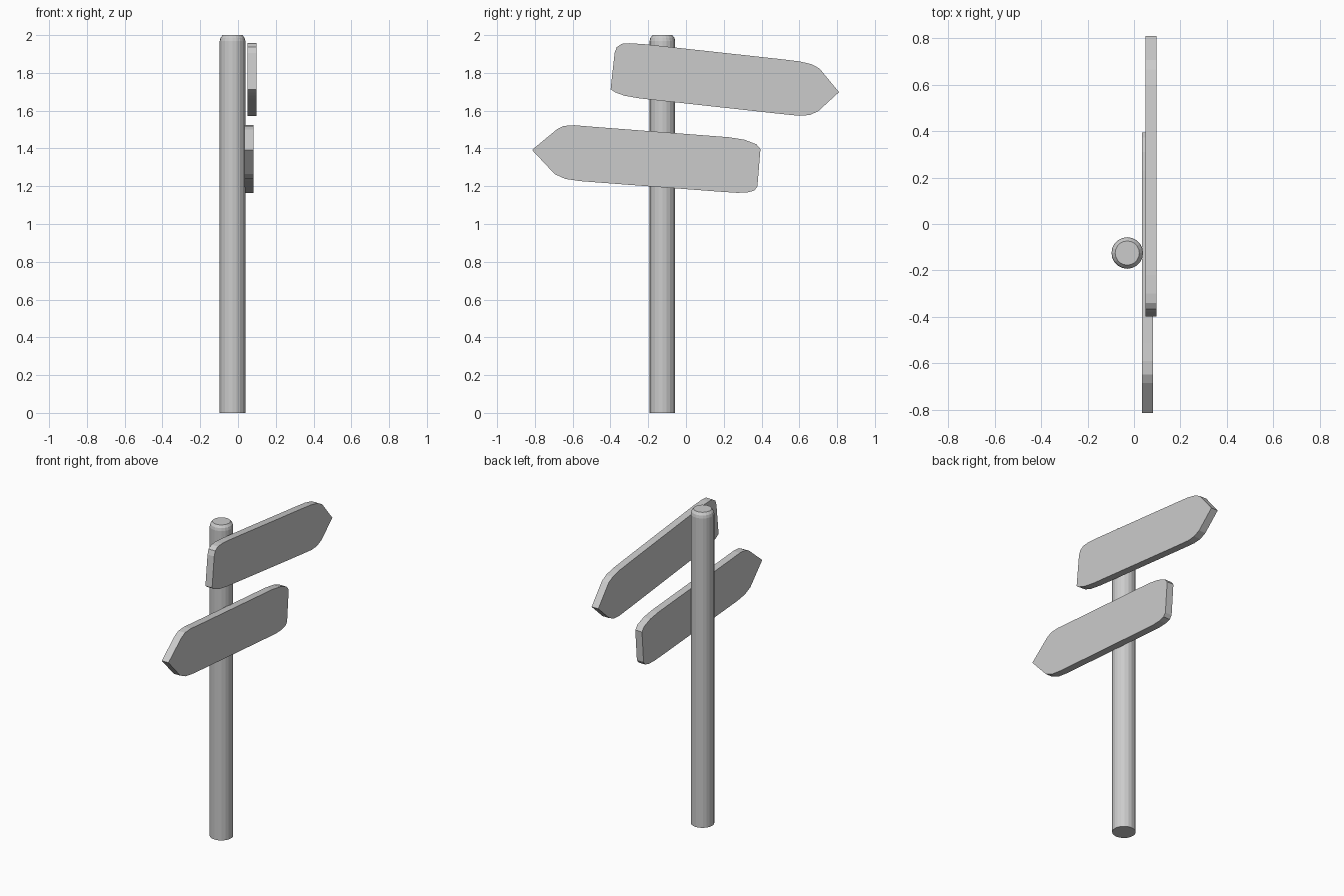
import bpy, bmesh, math

if "Cube" in bpy.data.objects:
    bpy.data.objects.remove(bpy.data.objects["Cube"])


def mesh_object(name, bm):
    bmesh.ops.recalc_face_normals(bm, faces=bm.faces[:])
    me = bpy.data.meshes.new(name)
    bm.to_mesh(me)
    bm.free()
    ob = bpy.data.objects.new(name, me)
    bpy.context.collection.objects.link(ob)
    return ob


def lathe_post(name, cx, cy, profile, sides):
    """Stack rings of (radius, z) and cap both ends."""
    bm = bmesh.new()
    rings = [[bm.verts.new((cx + r * math.cos(2 * math.pi * i / sides),
                            cy + r * math.sin(2 * math.pi * i / sides), z))
              for i in range(sides)] for r, z in profile]
    for a, b in zip(rings, rings[1:]):
        for i in range(sides):
            j = (i + 1) % sides
            bm.faces.new((a[i], a[j], b[j], b[i]))
    bm.faces.new(rings[0])
    bm.faces.new(rings[-1])
    return mesh_object(name, bm)


def sign_board(name, outline, x0, x1):
    """Extrude a (y, z) outline along x."""
    bm = bmesh.new()
    face = bm.faces.new([bm.verts.new((x0, y, z)) for y, z in outline])
    new = bmesh.ops.extrude_face_region(bm, geom=[face])["geom"]
    bmesh.ops.translate(bm, vec=(x1 - x0, 0, 0),
                        verts=[v for v in new if isinstance(v, bmesh.types.BMVert)])
    return mesh_object(name, bm)


# Round post with a softened top edge
lathe_post("post", -0.029, -0.125,
           [(0.068, 0), (0.068, 1.968), (0.064, 1.985), (0.052, 2.0)], 20)

# Upper arrow board, pointing to +y
sign_board("upper_sign", [
    (-0.399, 1.713), (-0.378, 1.905), (-0.367, 1.936), (-0.34, 1.954),
    (-0.30, 1.957), (-0.22, 1.952), (0.50, 1.873), (0.60, 1.861),
    (0.665, 1.846), (0.707, 1.823), (0.81, 1.698), (0.70, 1.597),
    (0.655, 1.577), (0.60, 1.573), (0.50, 1.583), (-0.245, 1.665),
    (-0.325, 1.679), (-0.375, 1.697)], 0.050, 0.097)

# Lower arrow board, pointing to -y
sign_board("lower_sign", [
    (-0.815, 1.392), (-0.685, 1.50), (-0.648, 1.519), (-0.59, 1.523),
    (-0.51, 1.516), (0.23, 1.459), (0.31, 1.446), (0.373, 1.422),
    (0.394, 1.396), (0.378, 1.199), (0.362, 1.177), (0.325, 1.167),
    (0.272, 1.165), (0.18, 1.171), (-0.56, 1.227), (-0.64, 1.239),
    (-0.695, 1.264)], 0.034, 0.081)
